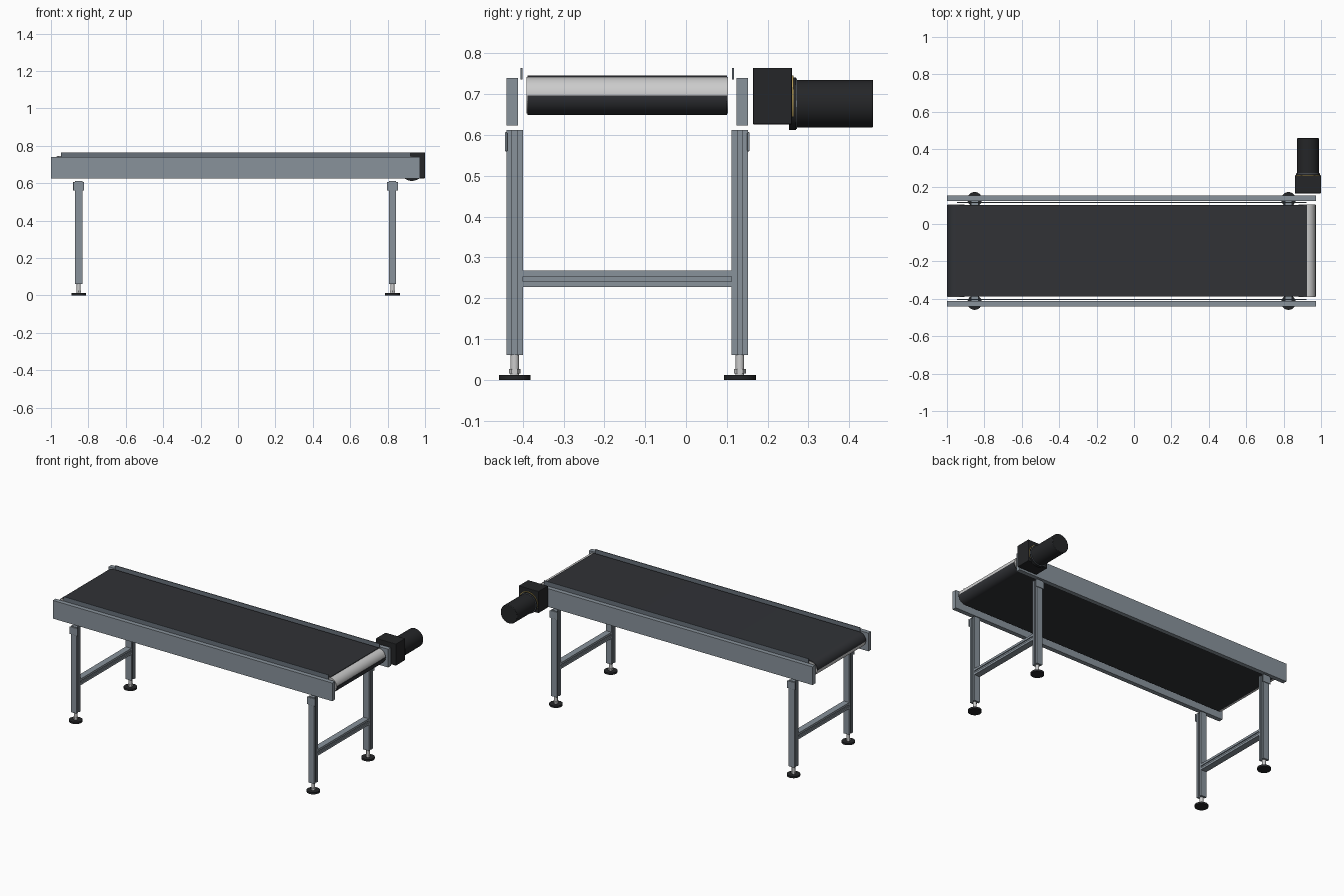
import bpy, bmesh, math
from mathutils import Matrix, Vector

if "Cube" in bpy.data.objects:
    bpy.data.objects.remove(bpy.data.objects["Cube"])

YC = -0.144          # centre line of the conveyor frame
LEG_X = (-0.852, 0.826)


def mat(name, r, g, b):
    m = bpy.data.materials.new(name)
    m.diffuse_color = (r, g, b, 1)
    m.use_nodes = True
    m.node_tree.nodes["Principled BSDF"].inputs["Base Color"].default_value = m.diffuse_color
    return m


STEEL = mat("painted_steel", 0.25, 0.29, 0.33)
DARK_STEEL = mat("guide_steel", 0.14, 0.165, 0.195)
SILVER = mat("roller_silver", 0.62, 0.62, 0.64)
RUBBER = mat("belt_rubber", 0.03, 0.032, 0.037)
BLACK = mat("black_paint", 0.018, 0.019, 0.021)
GOLD = mat("brass", 0.5, 0.36, 0.1)


def finish(name, bm, m, bevel=0, smooth=False):
    bmesh.ops.recalc_face_normals(bm, faces=bm.faces)
    me = bpy.data.meshes.new(name)
    bm.to_mesh(me)
    bm.free()
    ob = bpy.data.objects.new(name, me)
    bpy.context.collection.objects.link(ob)
    me.materials.append(m)
    if bevel:
        b = ob.modifiers.new("bevel", 'BEVEL')
        b.width, b.segments = bevel, 2
    if smooth:
        bpy.ops.object.select_all(action='DESELECT')
        ob.select_set(True)
        bpy.context.view_layer.objects.active = ob
        bpy.ops.object.shade_smooth_by_angle(angle=math.radians(35))
    return ob


def box(name, x0, x1, y0, y1, z0, z1, m, bevel=0):
    bm = bmesh.new()
    bmesh.ops.create_cube(bm, size=1)
    for v in bm.verts:
        v.co = Vector(((x0 + x1) / 2 + v.co.x * (x1 - x0),
                       (y0 + y1) / 2 + v.co.y * (y1 - y0),
                       (z0 + z1) / 2 + v.co.z * (z1 - z0)))
    return finish(name, bm, m, bevel)


def cyl(name, a, b, r, m, n=32, bevel=0):
    a, b = Vector(a), Vector(b)
    rot = (b - a).to_track_quat('Z', 'Y').to_matrix().to_4x4()
    bm = bmesh.new()
    bmesh.ops.create_cone(bm, cap_ends=True, segments=n, radius1=r, radius2=r,
                          depth=(b - a).length,
                          matrix=Matrix.Translation((a + b) / 2) @ rot)
    return finish(name, bm, m, bevel, smooth=n > 8)


def extrude(name, pts, vec, m, smooth=False):
    bm = bmesh.new()
    f = bm.faces.new([bm.verts.new(p) for p in pts])
    new = bmesh.ops.extrude_face_region(bm, geom=[f])["geom"]
    bmesh.ops.translate(bm, vec=vec, verts=[v for v in new if isinstance(v, bmesh.types.BMVert)])
    return finish(name, bm, m, 0, smooth)


# slotted bar section: u is along x (slots on both x faces), v is across
H, S, D = 0.02, 0.006, 0.006
SECTION = [(-H, -H), (H, -H), (H, -S), (H - D, -S), (H - D, S), (H, S), (H, H),
           (-H, H), (-H, S), (-H + D, S), (-H + D, -S), (-H, -S)]

# side rails and belt guides
for side, s in (("front", -1), ("back", 1)):
    ya, yb = sorted((YC + s * 0.268, YC + s * 0.296))
    box(side + "_side_rail", -1, 0.974, ya, yb, 0.624, 0.74, STEEL)
    ya, yb = sorted((YC + s * 0.257, YC + s * 0.262))
    box(side + "_belt_guide", -0.947, 0.922, ya, yb, 0.736, 0.765, DARK_STEEL)

# rollers
XL, XR, ZR, RO, RI = -0.9515, 0.925, 0.6975, 0.0485, 0.0445
for name, x in (("tail_roller", XL), ("drive_roller", XR)):
    cyl(name, (x, YC - 0.247, ZR), (x, YC + 0.247, ZR), RI + 0.0005, SILVER, 48)


# belt: upper run bends over the tail roller, lower run under the drive roller
def arc(cx, r, a0, n=10):
    return [(cx + r * math.cos(math.radians(a0 + 90 * i / n)), YC - 0.2445,
             ZR + r * math.sin(math.radians(a0 + 90 * i / n))) for i in range(n + 1)]


for name, far, cx, a0 in (("belt_upper_run", XR, XL, 90), ("belt_lower_run", XL, XR, 270)):
    s = 1 if a0 == 90 else -1
    outer = [(far, YC - 0.2445, ZR + s * RO)] + arc(cx, RO, a0)
    inner = [(far, YC - 0.2445, ZR + s * RI)] + arc(cx, RI, a0)
    extrude(name, outer + inner[::-1], (0, 0.489, 0), RUBBER, True)

# leg frames
for end, x in zip(("left", "right"), LEG_X):
    for side, s in (("front", -1), ("back", 1)):
        n = f"{side}_{end}_"
        y = YC + s * 0.276
        extrude(n + "leg", [(x + u, y + v, 0.061) for u, v in SECTION], (0, 0, 0.551), STEEL)
        ya, yb = sorted((y + s * 0.018, y + s * 0.024))
        box(n + "bracket", x - 0.029, x + 0.029, ya, yb, 0.56, 0.607, STEEL, 0.002)
        cyl(n + "foot_pad", (x, y, 0), (x, y, 0.012), 0.039, BLACK)
        cyl(n + "foot_nut", (x, y, 0.016), (x, y, 0.027), 0.0145, SILVER, 6)
        cyl(n + "foot_stem", (x, y, 0.012), (x, y, 0.062), 0.0105, SILVER, 20)
    extrude(end + "_crossbar", [(x + u, YC - 0.256, 0.2475 + v) for u, v in SECTION],
            (0, 0.512, 0), STEEL)

# drive unit: gearbox, flange and motor
MX, MZ = 0.93, 0.677
box("gearbox", 0.86, 1.0, 0.164, 0.26, 0.626, 0.765, BLACK, 0.003)
cyl("flange_gasket", (MX, 0.259, MZ + 0.003), (MX, 0.263, MZ + 0.003), 0.066, GOLD, 48)
cyl("motor_flange", (MX, 0.252, MZ), (MX, 0.27, MZ), 0.0645, BLACK, 48)
cyl("motor_flange_ring", (MX, 0.268, MZ), (MX, 0.272, MZ), 0.062, DARK_STEEL, 48)
cyl("motor_body", (MX, 0.27, MZ), (MX, 0.459, MZ), 0.0585, BLACK, 48, 0.003)
